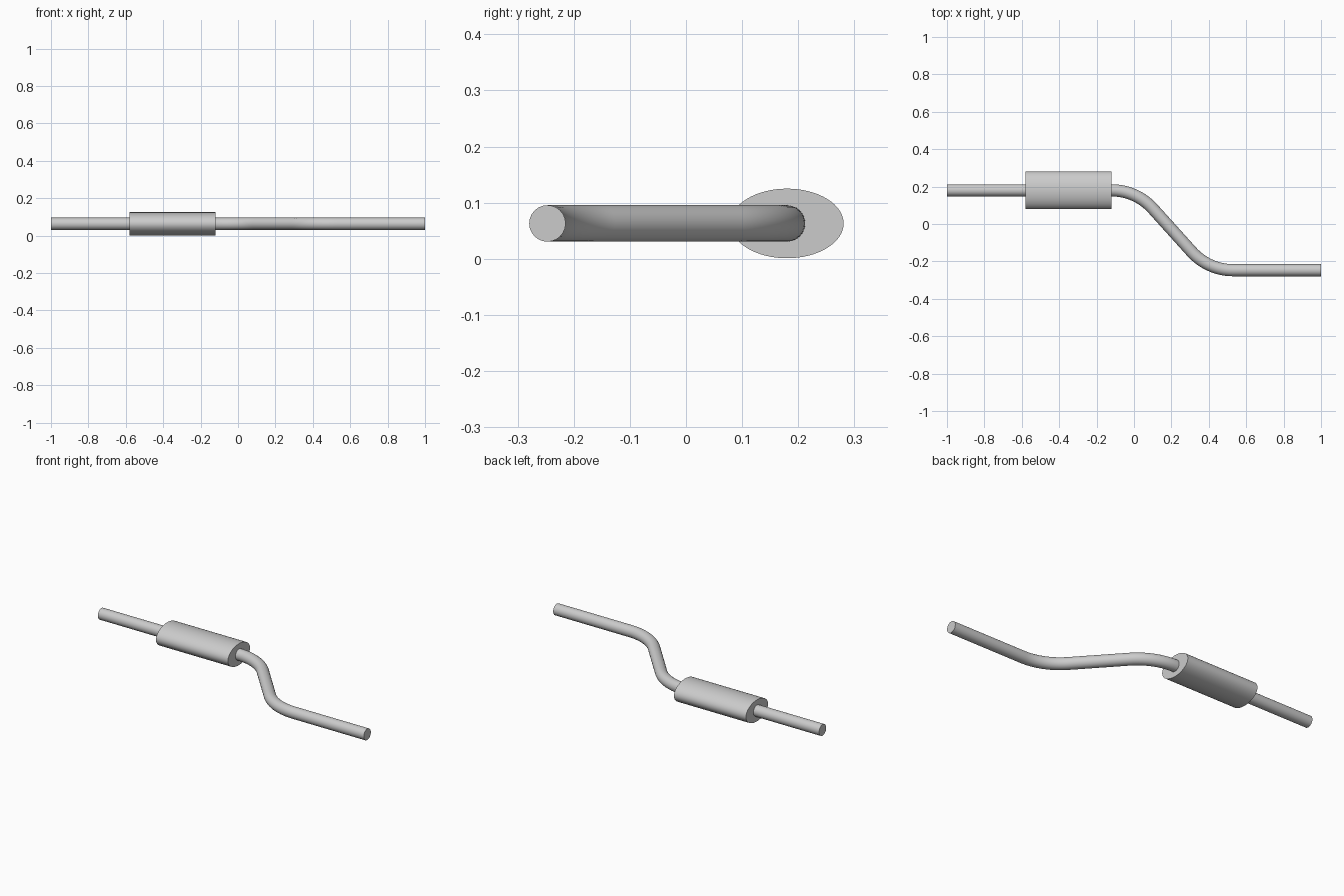
import bpy
from math import sin, cos, radians

if "Cube" in bpy.data.objects:
    bpy.data.objects.remove(bpy.data.objects["Cube"])

Z = 0.063          # shared centre height
R_PIPE = 0.0325
Y_IN, Y_OUT = 0.18, -0.247


def smooth(obj):
    bpy.ops.object.select_all(action='DESELECT')
    obj.select_set(True)
    bpy.context.view_layer.objects.active = obj
    bpy.ops.object.shade_smooth_by_angle(angle=radians(40))


def pipe(name, points):
    """Capped round tube along a list of (x, y) points."""
    curve = bpy.data.curves.new(name, 'CURVE')
    curve.dimensions = '3D'
    curve.bevel_depth = R_PIPE
    curve.bevel_resolution = 10
    curve.use_fill_caps = True
    spline = curve.splines.new('POLY')
    spline.points.add(len(points) - 1)
    for p, (x, y) in zip(spline.points, points):
        p.co = (x, y, Z, 1)
    obj = bpy.data.objects.new(name, curve)
    bpy.context.collection.objects.link(obj)
    bpy.ops.object.select_all(action='DESELECT')
    obj.select_set(True)
    bpy.context.view_layer.objects.active = obj
    bpy.ops.object.convert(target='MESH')
    smooth(bpy.context.object)


# Oval silencer box
bpy.ops.mesh.primitive_cylinder_add(vertices=64, radius=1, depth=0.46,
                                    location=(-0.35, Y_IN, Z),
                                    rotation=(0, radians(90), 0))
muffler = bpy.context.object
muffler.name = "muffler"
muffler.scale = (0.062, 0.101, 1)
bpy.ops.object.transform_apply(location=False, rotation=True, scale=True)
smooth(muffler)

# Straight inlet pipe
pipe("inlet_pipe", [(-1, Y_IN), (-0.56, Y_IN)])

# S-bend outlet pipe: two mirrored arcs joined by a straight
x0, x1, bend, steps = -0.12, 0.53, radians(48), 16
r = 0.298
arc = [(r * sin(bend * i / steps), r * (1 - cos(bend * i / steps)))
       for i in range(steps + 1)]
first = [(x0 + dx, Y_IN - dy) for dx, dy in arc]
second = [(x1 - dx, Y_OUT + dy) for dx, dy in reversed(arc)]
pipe("outlet_pipe", [(-0.14, Y_IN)] + first + second + [(1, Y_OUT)])
